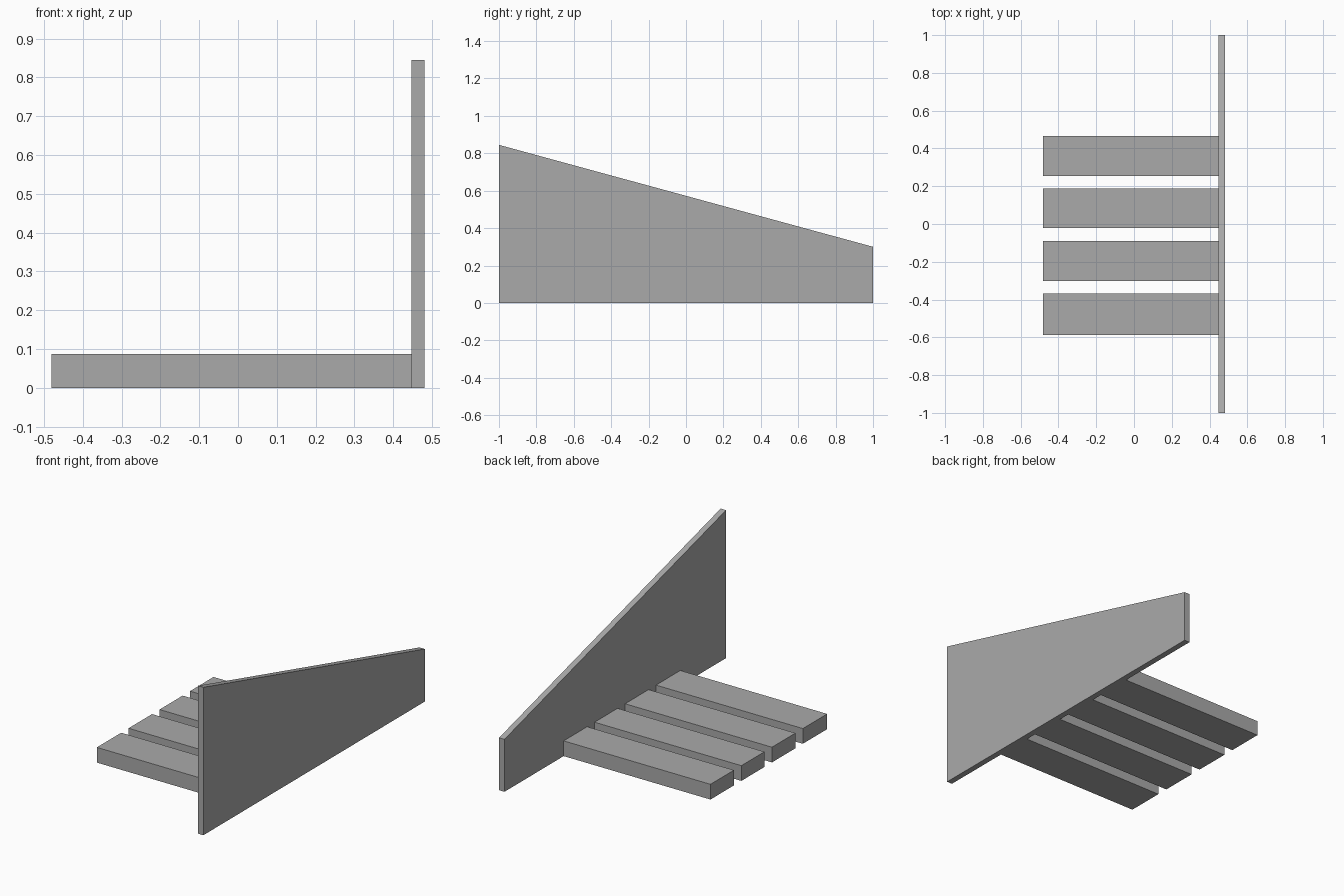
import bpy
import bmesh

cube = bpy.data.objects.get("Cube")
if cube:
    bpy.data.objects.remove(cube, do_unlink=True)

# One plain grey for everything
grey = bpy.data.materials.new("plain grey")
grey.use_nodes = True
colour = (0.4, 0.4, 0.4, 1)
grey.diffuse_color = colour
grey.node_tree.nodes["Principled BSDF"].inputs["Base Color"].default_value = colour


def extrude_x(name, profile, x0, x1):
    """Extrude a (y, z) outline along x."""
    bm = bmesh.new()
    face = bm.faces.new([bm.verts.new((x0, y, z)) for y, z in profile])
    new = bmesh.ops.extrude_face_region(bm, geom=[face])["geom"]
    verts = [v for v in new if isinstance(v, bmesh.types.BMVert)]
    bmesh.ops.translate(bm, verts=verts, vec=(x1 - x0, 0, 0))
    bmesh.ops.recalc_face_normals(bm, faces=bm.faces)
    mesh = bpy.data.meshes.new(name)
    bm.to_mesh(mesh)
    bm.free()
    mesh.materials.append(grey)
    obj = bpy.data.objects.new(name, mesh)
    bpy.context.collection.objects.link(obj)
    return obj


LEFT, JOIN, RIGHT = -0.481, 0.447, 0.481
THICK = 0.087

# Tall side panel with a sloping top edge
extrude_x("side_panel", [(-1, 0), (1, 0), (1, 0.3), (-1, 0.845)], JOIN, RIGHT)

# Four flat slats butting against the panel
spans = [(-0.587, -0.368), (-0.301, -0.089), (-0.021, 0.187), (0.254, 0.466)]
for i, (y0, y1) in enumerate(spans, 1):
    extrude_x(f"slat_{i}", [(y0, 0), (y1, 0), (y1, THICK), (y0, THICK)], LEFT, JOIN)
